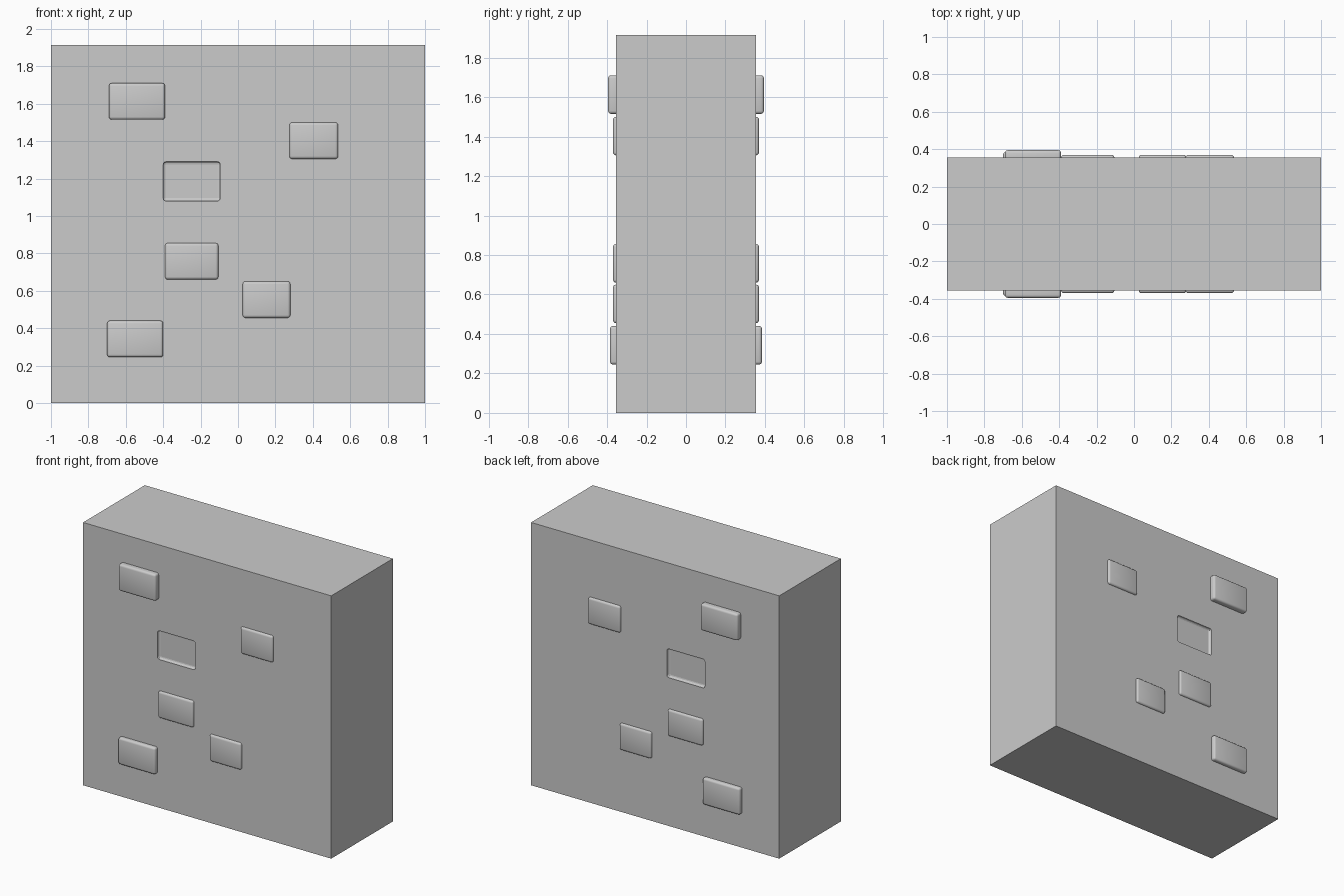
import bpy

if "Cube" in bpy.data.objects:
    bpy.data.objects.remove(bpy.data.objects["Cube"])

HALF_DEPTH = 0.355


def block(name, x0, x1, y0, y1, z0, z1, bevel=0.0):
    bpy.ops.mesh.primitive_cube_add(
        size=1, location=((x0 + x1) / 2, (y0 + y1) / 2, (z0 + z1) / 2))
    ob = bpy.context.object
    ob.name = name
    ob.scale = (x1 - x0, y1 - y0, z1 - z0)
    bpy.ops.object.transform_apply(location=True, rotation=True, scale=True)
    if bevel:
        mod = ob.modifiers.new("rounded_edges", 'BEVEL')
        mod.width = bevel
        mod.segments = 3
        bpy.ops.object.modifier_apply(modifier=mod.name)
    return ob


# Main wall slab
wall = block("wall", -1, 1, -HALF_DEPTH, HALF_DEPTH, 0, 1.915)

# Shallow brick-shaped recess on the front and back
for side in (-1, 1):
    y_in, y_out = side * (HALF_DEPTH - 0.02), side * (HALF_DEPTH + 0.06)
    cutter = block("recess_cutter", -0.40, -0.095, min(y_in, y_out),
                   max(y_in, y_out), 1.08, 1.29, 0.015)
    cutter.hide_render = True
    cut = wall.modifiers.new("recess", 'BOOLEAN')
    cut.operation = 'DIFFERENCE'
    cut.solver = 'EXACT'
    cut.object = cutter
    bpy.context.view_layer.objects.active = wall
    bpy.ops.object.modifier_apply(modifier=cut.name)
    bpy.data.objects.remove(cutter)

# Raised bricks: x range, z range, outer y distance
bricks = [
    (-0.69, -0.39, 1.515, 1.71, 0.395),
    (0.275, 0.535, 1.305, 1.50, 0.37),
    (-0.39, -0.105, 0.66, 0.855, 0.37),
    (0.025, 0.28, 0.455, 0.65, 0.37),
    (-0.70, -0.40, 0.245, 0.44, 0.385),
]
for i, (x0, x1, z0, z1, y) in enumerate(bricks, 1):
    brick = block(f"raised_brick_{i}", x0, x1, -y, -HALF_DEPTH + 0.03, z0, z1, 0.015)
    bpy.ops.object.shade_smooth_by_angle()
    # Matching brick on the back
    mirror = brick.modifiers.new("back_side", 'MIRROR')
    mirror.use_axis = (False, True, False)
    mirror.mirror_object = wall
